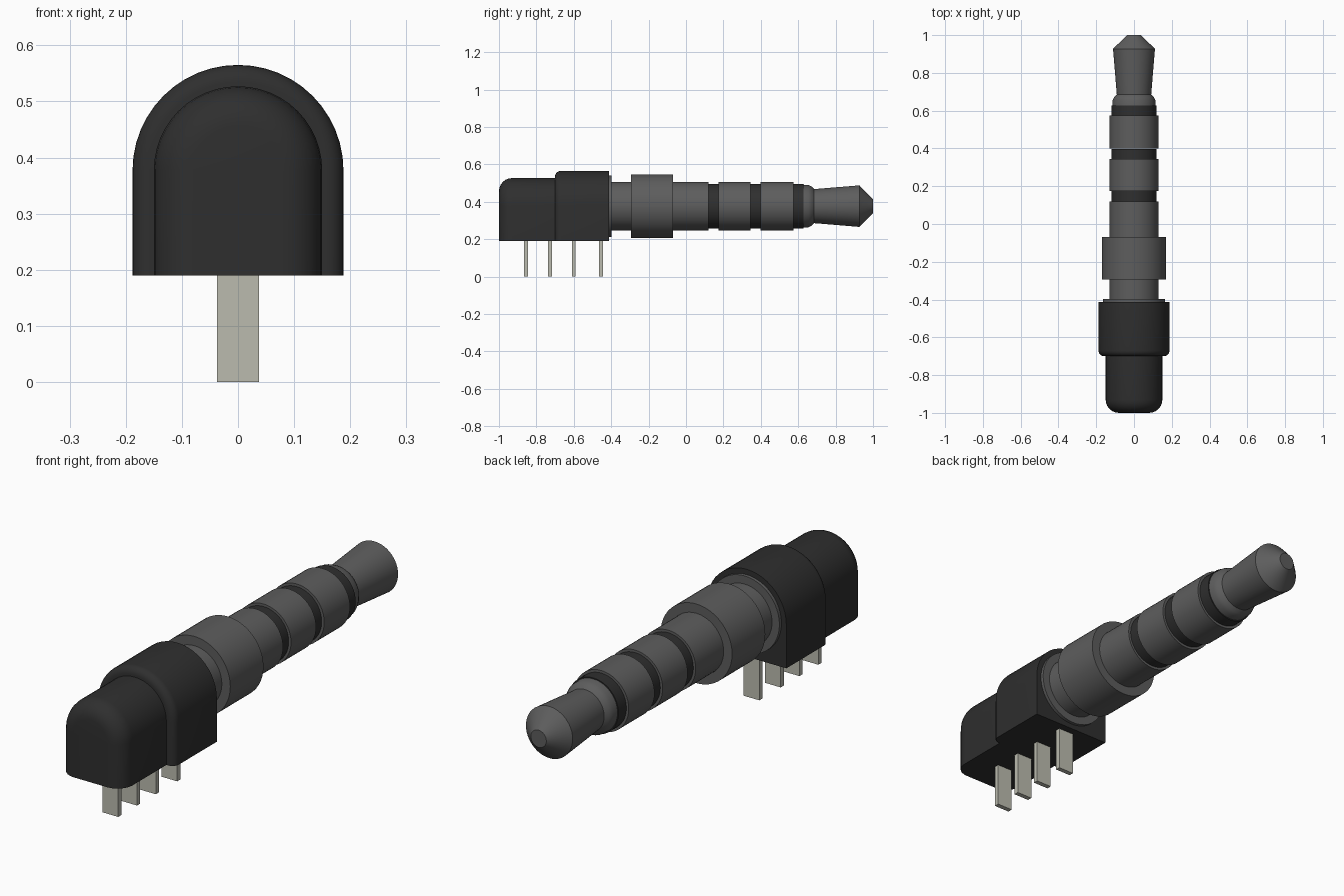
import bpy, bmesh, math

cube = bpy.data.objects.get("Cube")
if cube:
    bpy.data.objects.remove(cube, do_unlink=True)

AXIS_Z = 0.377   # height of the plug axis
BASE_Z = 0.19    # underside of the housing


def material(name, color):
    m = bpy.data.materials.new(name)
    m.use_nodes = True
    m.diffuse_color = (*color, 1)
    m.node_tree.nodes["Principled BSDF"].inputs["Base Color"].default_value = (*color, 1)
    return m


black = material("black plastic", (0.028, 0.028, 0.028))
grey = material("grey metal", (0.11, 0.11, 0.11))
silver = material("pin metal", (0.5, 0.5, 0.43))


def finish(name, bm, mat, angle=30):
    bmesh.ops.recalc_face_normals(bm, faces=bm.faces[:])
    mesh = bpy.data.meshes.new(name)
    bm.to_mesh(mesh)
    bm.free()
    mesh.materials.append(mat)
    ob = bpy.data.objects.new(name, mesh)
    bpy.context.collection.objects.link(ob)
    bpy.ops.object.select_all(action='DESELECT')
    ob.select_set(True)
    bpy.context.view_layer.objects.active = ob
    bpy.ops.object.shade_smooth_by_angle(angle=math.radians(angle))
    return ob


def loft(name, sections, mat):
    """Join equal closed sections in order and cap both ends."""
    bm = bmesh.new()
    rings = [[bm.verts.new(p) for p in s] for s in sections]
    n = len(rings[0])
    for a, b in zip(rings, rings[1:]):
        for i in range(n):
            j = (i + 1) % n
            bm.faces.new((a[i], a[j], b[j], b[i]))
    bm.faces.new(rings[0])
    bm.faces.new(rings[-1])
    return finish(name, bm, mat)


def turned(name, profile, mat, n=48):
    """Round part along y from (y, radius) pairs."""
    angles = [2 * math.pi * i / n for i in range(n)]
    return loft(name, [[(r * math.cos(a), y, AXIS_Z + r * math.sin(a)) for a in angles]
                       for y, r in profile], mat)


def arch(y, r, n=24):
    """Flat-bottomed section with a semicircular top."""
    top = [(r * math.cos(math.pi * i / n), y, AXIS_Z + r * math.sin(math.pi * i / n))
           for i in range(n + 1)]
    return [(r, y, BASE_Z)] + top + [(-r, y, BASE_Z)]


def housing(name, y0, y1, r, fillet, steps=6):
    """Arched block with its front edge rounded."""
    sections = []
    for i in range(steps + 1):
        a = math.pi / 2 * i / steps
        sections.append(arch(y0 + fillet * (1 - math.sin(a)), r - fillet * (1 - math.cos(a))))
    sections.reverse()
    sections.insert(0, arch(y1, r))
    # sections now run from the back, through the side, to the rounded front
    front = sorted(sections, key=lambda s: s[0][1])
    return loft(name, front, black)


# Housing in two steps
housing("front_housing", -1.0, -0.69, 0.15, 0.07)
housing("rear_housing", -0.70, -0.412, 0.188, 0.03)

# Sleeve, flange and collar
turned("flange", [(-0.43, 0.165), (-0.398, 0.165)], grey)
turned("sleeve_contact", [(-0.42, 0.13), (0.12, 0.13)], grey)
turned("collar", [(-0.295, 0.17), (-0.07, 0.17)], grey)

# Ring contacts separated by insulators
for i, (y0, y1) in enumerate([(0.174, 0.344), (0.399, 0.574)]):
    turned(f"ring_contact_{i + 1}", [(y0, 0.13), (y1, 0.13)], grey)
for i, y in enumerate([0.12, 0.344, 0.574]):
    turned(f"insulator_{i + 1}", [(y - 0.01, 0.119), (y + 0.054, 0.119)], black)

# Tip with a waist and a blunt cone
turned("tip_contact", [(0.62, 0.115), (0.655, 0.113), (0.672, 0.105), (0.685, 0.091),
                       (0.927, 0.111), (1.0, 0.037)], grey)

# Four flat solder pins
for i, y in enumerate([-0.855, -0.727, -0.6, -0.455]):
    bm = bmesh.new()
    bmesh.ops.create_cube(bm, size=1)
    height = BASE_Z + 0.02
    for v in bm.verts:
        v.co = (v.co.x * 0.074, y + v.co.y * 0.021, (v.co.z + 0.5) * height)
    finish(f"pin_{i + 1}", bm, silver)
